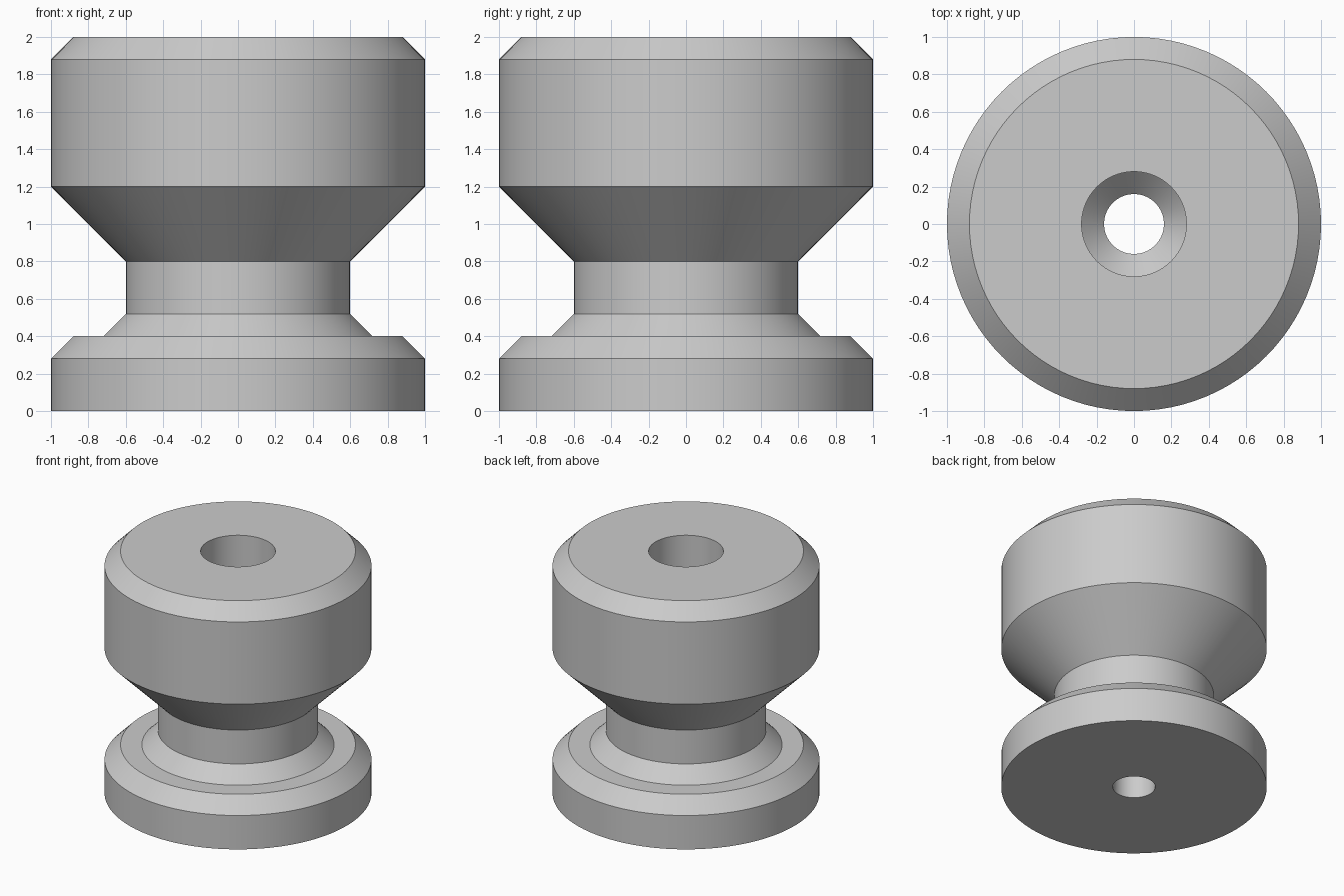
import bpy, bmesh, math

if "Cube" in bpy.data.objects:
    bpy.data.objects.remove(bpy.data.objects["Cube"], do_unlink=True)

SEGMENTS = 96

grey = bpy.data.materials.new("plain grey")
grey.use_nodes = True
colour = (0.6, 0.6, 0.6, 1)
grey.diffuse_color = colour
grey.node_tree.nodes["Principled BSDF"].inputs["Base Color"].default_value = colour


def lathe(name, profile, material):
    """Turn a closed (radius, height) profile around the z axis."""
    bm = bmesh.new()
    rings = []
    for i in range(SEGMENTS):
        a = 2 * math.pi * i / SEGMENTS
        rings.append([bm.verts.new((r * math.cos(a), r * math.sin(a), z))
                      for r, z in profile])
    n = len(profile)
    for i, ring in enumerate(rings):
        after = rings[(i + 1) % SEGMENTS]
        for j in range(n):
            k = (j + 1) % n
            bm.faces.new((ring[j], after[j], after[k], ring[k]))
    bmesh.ops.recalc_face_normals(bm, faces=bm.faces)
    mesh = bpy.data.meshes.new(name)
    bm.to_mesh(mesh)
    bm.free()
    mesh.materials.append(material)
    obj = bpy.data.objects.new(name, mesh)
    bpy.context.collection.objects.link(obj)
    bpy.ops.object.select_all(action="DESELECT")
    obj.select_set(True)
    bpy.context.view_layer.objects.active = obj
    bpy.ops.object.shade_smooth_by_angle(angle=math.radians(30))
    return obj


# Base flange, fillet, neck and flared head
outside = [(1, 0), (1, 0.28), (0.88, 0.4), (0.72, 0.4), (0.6, 0.52),
           (0.6, 0.8), (1, 1.2), (1, 1.88), (0.88, 2)]
# Wide bore, conical screw seat and narrow through hole
bore = [(0.28, 2), (0.28, 0.52), (0.16, 0.4), (0.16, 0)]

lathe("knob_body", outside + bore, grey)
